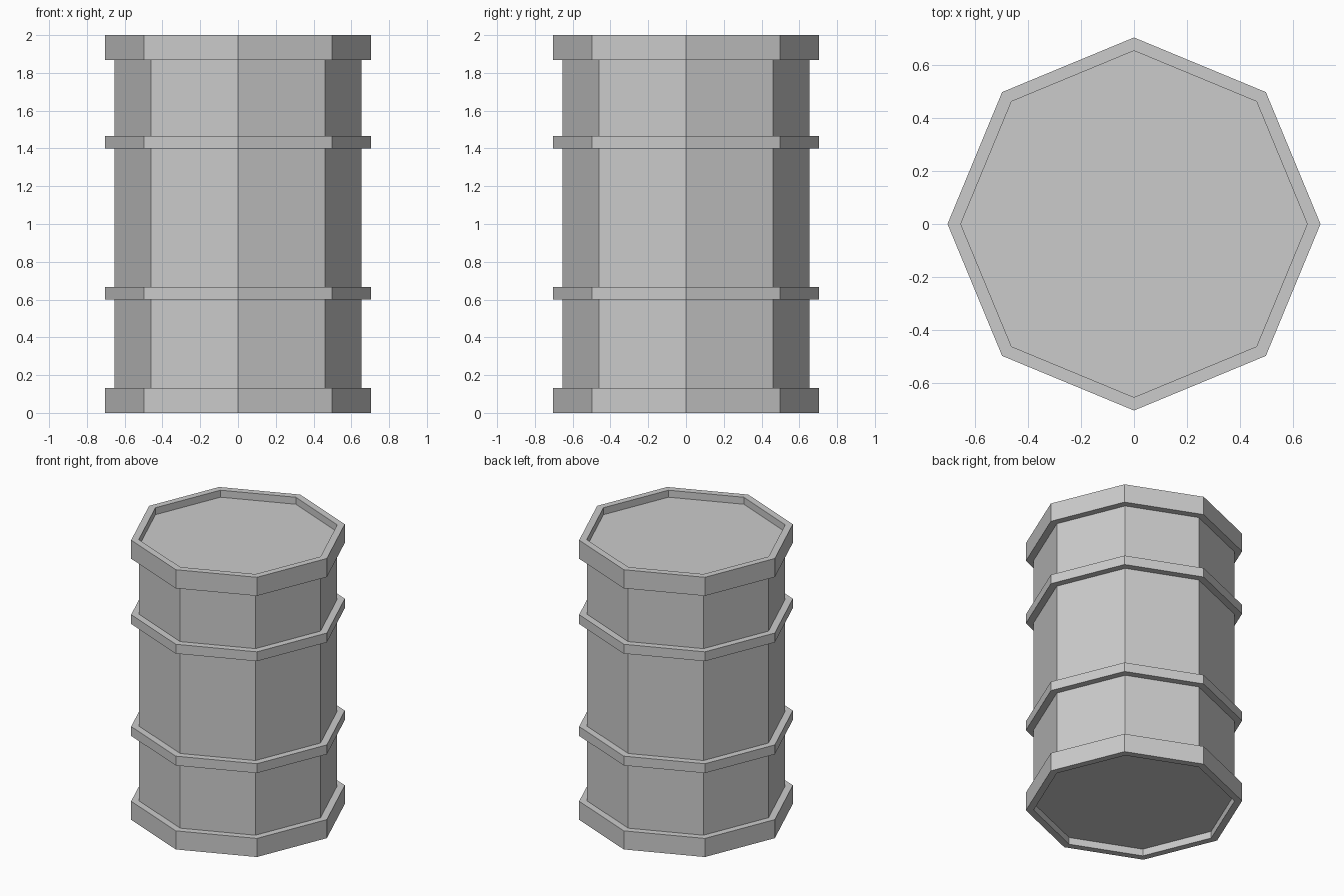
import bpy, bmesh
from math import cos, sin, tau

if "Cube" in bpy.data.objects:
    bpy.data.objects.remove(bpy.data.objects["Cube"])

SIDES = 8
R_OUT, R_IN = 0.703, 0.653   # rims and hoops / body wall
RECESS = 0.05                # depth of the sunken lids

# Half-outline (radius, height) from bottom lid to top lid
profile = [(R_IN, RECESS), (R_IN, 0.0)]
for z0, z1 in [(0.0, 0.133), (0.6, 0.667), (1.4, 1.467), (1.867, 2.0)]:
    if z0 > 0:
        profile.append((R_IN, z0))
    profile += [(R_OUT, z0), (R_OUT, z1), (R_IN, z1)]
profile.append((R_IN, 2.0 - RECESS))

# Sweep the outline round eight sides
bm = bmesh.new()
rings = [[bm.verts.new((r * cos(tau * i / SIDES), r * sin(tau * i / SIDES), z))
          for i in range(SIDES)] for r, z in profile]
for low, high in zip(rings, rings[1:]):
    for i in range(SIDES):
        j = (i + 1) % SIDES
        bm.faces.new((low[i], low[j], high[j], high[i]))

# Bottom and top lids
bm.faces.new(rings[0][::-1])
bm.faces.new(rings[-1])
bmesh.ops.recalc_face_normals(bm, faces=bm.faces)

mesh = bpy.data.meshes.new("barrel")
bm.to_mesh(mesh)
bm.free()
bpy.context.collection.objects.link(bpy.data.objects.new("barrel", mesh))
